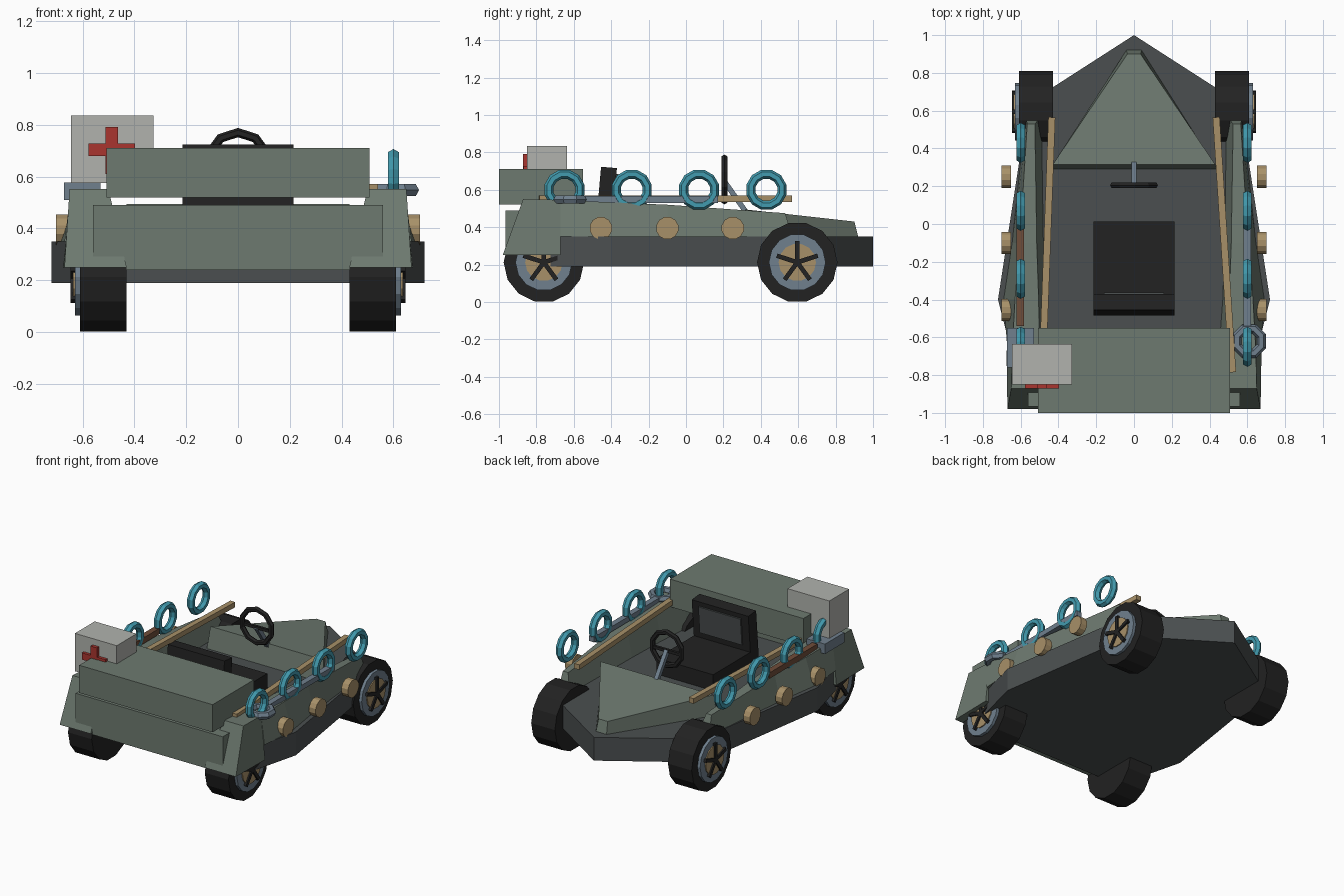
import bpy, bmesh, math
from mathutils import Vector, Matrix

if "Cube" in bpy.data.objects:
    bpy.data.objects.remove(bpy.data.objects["Cube"])


def mat(name, rgb):
    m = bpy.data.materials.new(name)
    m.diffuse_color = (*rgb, 1)
    m.use_nodes = True
    m.node_tree.nodes["Principled BSDF"].inputs["Base Color"].default_value = m.diffuse_color
    return m


GREEN = mat("field_green", (0.155, 0.195, 0.162))
DARK = mat("hull_grey", (0.070, 0.078, 0.080))
BLACK = mat("rubber_black", (0.016, 0.016, 0.016))
TEAL = mat("teal", (0.055, 0.33, 0.43))
TAN = mat("tan_wood", (0.39, 0.28, 0.14))
SLATE = mat("slate_blue", (0.16, 0.215, 0.27))
BROWN = mat("brown_wood", (0.16, 0.075, 0.042))
RED = mat("red", (0.40, 0.035, 0.028))
PALE = mat("pale_grey", (0.44, 0.45, 0.42))


def finish(name, bm, material):
    bmesh.ops.recalc_face_normals(bm, faces=bm.faces)
    me = bpy.data.meshes.new(name)
    bm.to_mesh(me)
    bm.free()
    me.materials.append(material)
    ob = bpy.data.objects.new(name, me)
    bpy.context.collection.objects.link(ob)
    return ob


def loft(name, rings, material, closed=False):
    """Skin equal-length rings of points; cap the ends unless closed."""
    bm = bmesh.new()
    vs = [[bm.verts.new(p) for p in r] for r in rings]
    n = len(rings[0])
    for a in range(len(vs) if closed else len(vs) - 1):
        r, s = vs[a], vs[(a + 1) % len(vs)]
        for i in range(n):
            j = (i + 1) % n
            bm.faces.new((r[i], r[j], s[j], s[i]))
    if not closed:
        bm.faces.new(vs[0])
        bm.faces.new(vs[-1])
    return finish(name, bm, material)


def box(name, lo, hi, material, tilt=0):
    lo, hi = Vector(lo), Vector(hi)
    bm = bmesh.new()
    bmesh.ops.create_cube(bm, size=1)
    m = (Matrix.Translation((lo + hi) / 2) @ Matrix.Rotation(tilt, 4, 'X')
         @ Matrix.Diagonal((*(hi - lo), 1)))
    bmesh.ops.transform(bm, matrix=m, verts=bm.verts)
    return finish(name, bm, material)


def disc(name, x0, x1, y, z, r, material, n=14, r1=None):
    """Cylinder lying along x."""
    def ring(x, rad):
        return [(x, y + rad * math.sin(math.tau * (i + .5) / n),
                 z - rad * math.cos(math.tau * (i + .5) / n)) for i in range(n)]
    return loft(name, [ring(x0, r), ring(x1, r1 or r)], material)


def torus(name, centre, axis, major, minor, material, n=12, k=6):
    c = Vector(centre)
    rot = Vector((0, 0, 1)).rotation_difference(Vector(axis)).to_matrix()
    rings = []
    for i in range(n):
        a = math.tau * (i + .5) / n
        d = Vector((math.cos(a), math.sin(a), 0))
        rings.append([c + rot @ (d * (major + minor * math.cos(math.tau * j / k))
                      + Vector((0, 0, minor * math.sin(math.tau * j / k))))
                      for j in range(k)])
    return loft(name, rings, material, closed=True)


def bar(name, a, b, w, h, material):
    """Rectangular bar between two points."""
    a, b = Vector(a), Vector(b)
    d = (b - a).normalized()
    side = d.cross(Vector((0, 0, 1))).normalized()
    up = side.cross(d)
    corners = ((-1, -1), (1, -1), (1, 1), (-1, 1))
    return loft(name, [[p + side * w / 2 * u + up * h / 2 * v for u, v in corners]
                       for p in (a, b)], material)


# Boat-shaped lower hull
half = [(0.60, -0.87), (0.72, -0.40), (0.56, 0.64)]
outline = half + [(0, 1.0)] + [(-x, y) for x, y in reversed(half)]
loft("hull", [[(x, y, z) for x, y in outline] for z in (0.19, 0.35)], DARK)

# Pointed bow deck
deck_low = [(-0.44, 0.29), (0.44, 0.29), (0.04, 0.92), (-0.04, 0.92)]
deck_top = [(-0.43, 0.315, .495), (0.43, 0.315, .495), (0.035, 0.90, .43), (-0.035, 0.90, .43)]
loft("bow_deck", [[(x, y, 0.35) for x, y in deck_low], deck_top], GREEN)

# Side walls, drop panels over the rear wheels, and side fittings
for s, tag in ((-1, "left"), (1, "right")):
    wall = [
        [(.575, .57, .35), (.49, .57, .35), (.525, .53, .475), (.565, .53, .475)],
        [(.645, -.10, .35), (.48, -.10, .35), (.515, -.10, .52), (.605, -.10, .52)],
        [(.69, -.40, .35), (.47, -.40, .35), (.505, -.40, .533), (.63, -.40, .533)],
        [(.67, -.67, .35), (.45, -.67, .35), (.50, -.67, .545), (.645, -.67, .545)]]
    loft("side_wall_" + tag, [[(s * x, y, z) for x, y, z in r] for r in wall], GREEN)
    panel = [
        [(.675, -.67, .25), (.43, -.67, .25), (.50, -.67, .545), (.645, -.67, .545)],
        [(.67, -.98, .25), (.43, -.98, .25), (.50, -.87, .552), (.65, -.87, .552)]]
    loft("wheel_panel_" + tag, [[(s * x, y, z) for x, y, z in r] for r in panel], GREEN)

    # Long wooden rail
    end = 0.485 if s < 0 else 0.522
    bar("rail_" + tag, (s * .435, .565, .553), (s * end, -.785, .553), .037, .035, TAN)

    # Life rings and barrels
    for y in (-.65, -.29, .07, .43):
        torus("life_ring_" + tag, (s * .6, y, .60), (1, 0, 0), .085, .025, TEAL)
    for y in (-.455, -.10, .25):
        disc("barrel_" + tag, s * .652, s * .702, y, .395, .061, TAN, 12)

    # Wheels: tyre, rim, hub and five spokes
    for y in (-.76, .595):
        z = .212
        disc("tyre_" + tag, s * .43, s * .61, y, z, .215, BLACK)
        disc("rim_" + tag, s * .60, s * .63, y, z, .152, SLATE)
        disc("hub_" + tag, s * .62, s * .637, y, z, .10, TAN)
        for i in range(5):
            a = math.tau * i / 5 + math.pi / 2
            bar("spoke_" + tag, (s * .635, y, z),
                (s * .635, y + .115 * math.cos(a), z + .115 * math.sin(a)),
                .024, .024, BLACK) if abs(math.cos(a)) > .01 else \
                box("spoke_" + tag, (s * .635 - .012, y - .012, z),
                    (s * .635 + .012, y + .012, z + .115), BLACK)

# End plate and stowage trunk
box("end_plate", (-.56, -.965, .24), (.56, -.80, .49), GREEN)
box("trunk", (-.507, -1.0, .52), (.507, -.55, .71), GREEN)

# Medical case with cross, on its bracket
box("medical_case", (-.645, -.85, .575), (-.327, -.635, .835), PALE)
box("case_bracket", (-.672, -.76, .51), (-.53, -.55, .578), SLATE)
box("cross_upright", (-.511, -.872, .61), (-.463, -.845, .792), RED)
box("cross_arm", (-.577, -.870, .68), (-.398, -.845, .727), RED)

# Stowed tools and coil
box("tool_plank", (-.622, -.54, .53), (-.582, -.02, .57), BROWN)
bar("tool_shaft", (.60, -.56, .548), (.60, .17, .548), .04, .035, SLATE)
torus("coil", (.61, -.62, .548), (0, 0, 1), .07, .026, SLATE, 8, 6)

# Seat
box("seat_cushion", (-.215, -.44, .35), (.215, .012, .46), BLACK)
box("seat_back", (-.215, -.47, .36), (.215, -.385, .72), BLACK, math.radians(-5))
box("seat_back_pad", (-.16, -.385, .50), (.16, -.370, .685), DARK, math.radians(-5))

# Steering wheel and column
torus("steering_wheel", (0, .205, .655), (0, 1, 0), .115, .018, BLACK, 10, 6)
bar("steering_spoke", (-.11, .208, .645), (.11, .208, .645), .018, .02, BLACK)
bar("steering_column", (0, .205, .645), (0, .325, .475), .028, .028, SLATE)
